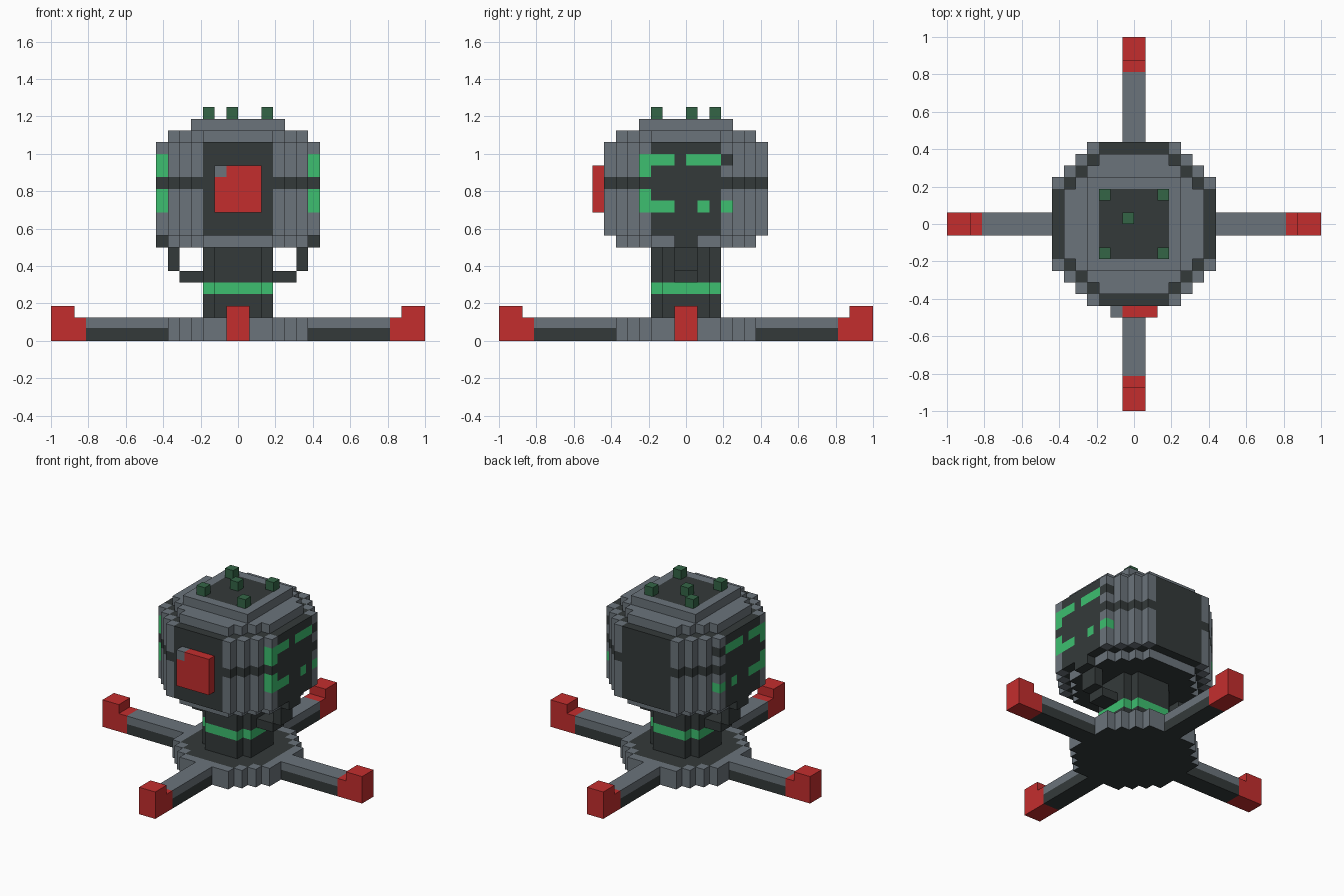
import bpy, bmesh
from mathutils import Vector, Matrix

U = 1 / 16  # edge of one building block

old = bpy.data.objects.get("Cube")
if old:
    bpy.data.objects.remove(old, do_unlink=True)


def material(name, rgb):
    m = bpy.data.materials.new(name)
    m.use_nodes = True
    m.diffuse_color = (*rgb, 1)
    bsdf = m.node_tree.nodes["Principled BSDF"]
    bsdf.inputs["Base Color"].default_value = (*rgb, 1)
    bsdf.inputs["Roughness"].default_value = 0.9
    return m


GREY, DARK, RED, GREEN, MOSS = range(5)
MATS = [
    material("steel grey", (0.147, 0.174, 0.198)),
    material("charcoal", (0.034, 0.042, 0.042)),
    material("signal red", (0.55, 0.027, 0.027)),
    material("bright green", (0.047, 0.521, 0.162)),
    material("moss green", (0.034, 0.13, 0.062)),
]


def finish(name, bm):
    bmesh.ops.remove_doubles(bm, verts=bm.verts, dist=0.001)
    bmesh.ops.recalc_face_normals(bm, faces=bm.faces)
    bmesh.ops.scale(bm, vec=(U, U, U), verts=bm.verts)
    mesh = bpy.data.meshes.new(name)
    bm.to_mesh(mesh)
    bm.free()
    for m in MATS:
        mesh.materials.append(m)
    obj = bpy.data.objects.new(name, mesh)
    bpy.context.scene.collection.objects.link(obj)
    return obj


def box(name, lo, hi, mat, quarter_turns=0):
    """Plain box between two corners, turned about the vertical axis."""
    lo, hi = Vector(lo), Vector(hi)
    bm = bmesh.new()
    place = Matrix.Translation((lo + hi) / 2) @ Matrix.Diagonal((*(hi - lo), 1))
    turn = Matrix.Rotation(quarter_turns * 1.5707963, 4, "Z")
    bmesh.ops.create_cube(bm, size=1, matrix=turn @ place)
    for f in bm.faces:
        f.material_index = mat
    return finish(name, bm)


def in_octagon(x, y, half, flat):
    """Stepped octagon: flat is half the length of its straight sides."""
    a, b = abs(x), abs(y)
    return max(a, b) < half and a + b <= half + flat - 1


def stepped_body(name, layers, colour):
    """Stack of stepped octagons (z0, z1, half, flat), coloured by a rule."""
    def solid(c):
        return any(z0 < c.z < z1 and in_octagon(c.x, c.y, half, flat)
                   for z0, z1, half, flat in layers)

    bm = bmesh.new()
    reach = max(layer[2] for layer in layers)
    for z in range(layers[0][0], layers[-1][1]):
        for x in range(-reach, reach):
            for y in range(-reach, reach):
                c = Vector((x + 0.5, y + 0.5, z + 0.5))
                if not solid(c):
                    continue
                for axis in range(3):
                    for sign in (-1, 1):
                        n = Vector((0, 0, 0))
                        n[axis] = sign
                        if solid(c + n):
                            continue
                        u = Vector((0, 0, 0))
                        u[(axis + 1) % 3] = 0.5
                        v = n.cross(u)
                        mid = c + n / 2
                        corners = (mid - u - v, mid + u - v, mid + u + v, mid - u + v)
                        f = bm.faces.new([bm.verts.new(p) for p in corners])
                        f.material_index = colour(c, n)
    return finish(name, bm)


# Base disc: grey rim, dark deck and underside
def base_colour(c, n):
    if n.z < 0 or (n.z > 0 and in_octagon(c.x, c.y, 5, 3)):
        return DARK
    return GREY


stepped_body("base_disc", [(0, 2, 6, 3)], base_colour)

# Four legs with raised red feet
for i, side in enumerate(("left", "back", "right", "front")):
    box(f"{side}_leg", (6, -1, 1.1), (13, 1, 2), GREY, i)
    box(f"{side}_leg_underside", (6, -1, 0), (13, 1, 1.1), DARK, i)
    box(f"{side}_foot", (13, -1, 0), (16, 1, 2), RED, i)
    box(f"{side}_foot_toe", (14, -1, 2), (16, 1, 3), RED, i)

# Neck with a glowing band
stepped_body("neck", [(2, 8, 3, 2)], lambda c, n: GREEN if 4 < c.z < 5 else DARK)

# Brackets from the neck to the head sides
for i, side in ((0, "left"), (2, "right")):
    box(f"{side}_bracket_arm", (3, -1, 5), (5, 1, 6), DARK, i)
    box(f"{side}_bracket_post", (5, -1, 6), (6, 1, 8), DARK, i)
    box(f"{side}_bracket_tab", (6, -1, 8), (7, 1, 9), DARK, i)

# Light pattern on the head sides, listed front to back for each height
LIGHTS = {15: "GGGDGGGD", 14: "GDDDDDDS", 12: "GDDDDDDS", 11: "GGGDDGDG"}
LETTER = {"G": GREEN, "D": DARK, "S": GREY}


def head_colour(c, n):
    a, b = abs(c.x), abs(c.y)
    if c.z > 18:
        return DARK if n.z > 0 and max(a, b) < 3 else GREY
    if c.z > 17:
        return GREY
    if c.z < 9:
        return DARK if n.z < 0 else GREY
    row = int(c.z)
    if a > 6 and row in LIGHTS:
        return LETTER[LIGHTS[row][int(c.y + 4)]]
    stripe = row == 13
    panel = max(a, b) > 6 and min(a, b) < 3
    core = in_octagon(c.x, c.y, 6, 4)
    return DARK if stripe or panel or core else GREY


stepped_body("head", [(8, 9, 6, 3), (9, 17, 7, 4), (17, 18, 6, 3), (18, 19, 4, 4)],
             head_colour)

# Red eye plate with a small grey block in one corner
box("eye_plate", (-1, -8, 11), (2, -7, 15), RED)
box("eye_plate_edge", (-2, -8, 11), (-1, -7, 14), RED)
box("eye_corner", (-2, -8, 14), (-1, -7, 15), GREY)

# Studs on the roof
for i, (x, y) in enumerate([(-3, -3), (2, -3), (-3, 2), (2, 2), (-1, 0)]):
    box(f"roof_stud_{i + 1}", (x, y, 19), (x + 1, y + 1, 20), MOSS)
